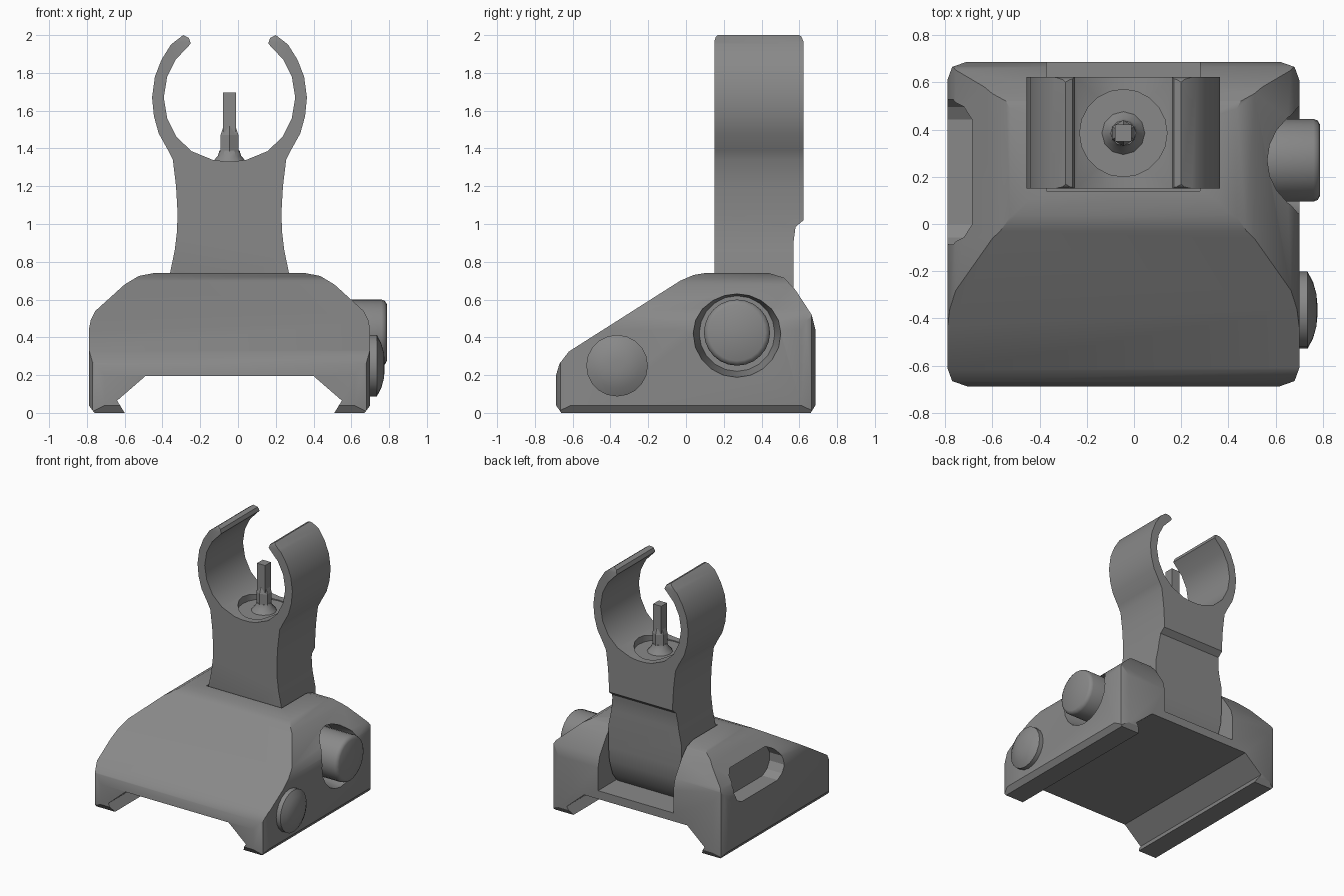
import bpy, bmesh
from math import sin, cos, tau

CX = -0.045  # symmetry plane of body and post

cube = bpy.data.objects.get("Cube")
if cube:
    bpy.data.objects.remove(cube, do_unlink=True)

metal = bpy.data.materials.new("grey metal")
GREY = (0.25, 0.25, 0.25, 1)
metal.use_nodes = True
metal.diffuse_color = GREY
metal.node_tree.nodes["Principled BSDF"].inputs["Base Color"].default_value = GREY


def make(name, bm):
    bmesh.ops.recalc_face_normals(bm, faces=bm.faces)
    mesh = bpy.data.meshes.new(name)
    bm.to_mesh(mesh)
    bm.free()
    mesh.materials.append(metal)
    ob = bpy.data.objects.new(name, mesh)
    bpy.context.collection.objects.link(ob)
    return ob


def extrude(name, pts, axis, lo, hi):
    """Prism of a 2D outline along an axis."""
    def place(a, b, t):
        return {"x": (t, a, b), "y": (a, t, b), "z": (a, b, t)}[axis]
    bm = bmesh.new()
    rings = [[bm.verts.new(place(a, b, t)) for a, b in pts] for t in (lo, hi)]
    n = len(pts)
    for ring in rings:
        bm.faces.new(ring)
    for i in range(n):
        j = (i + 1) % n
        bm.faces.new((rings[0][i], rings[0][j], rings[1][j], rings[1][i]))
    return make(name, bm)


def turned(name, profile, axis, centre, sides, turn=0):
    """Stack of (position, radius) rings along the x or z axis."""
    bm = bmesh.new()
    rings = []
    for t, r in profile:
        ring = []
        for i in range(sides):
            a = tau * (i + turn) / sides
            u, v = centre[0] + r * cos(a), centre[1] + r * sin(a)
            ring.append(bm.verts.new((t, u, v) if axis == "x" else (u, v, t)))
        rings.append(ring)
    bm.faces.new(rings[0])
    bm.faces.new(rings[-1])
    for a, b in zip(rings, rings[1:]):
        for i in range(sides):
            j = (i + 1) % sides
            bm.faces.new((a[i], a[j], b[j], b[i]))
    return make(name, bm)


def combine(ob, tool, operation):
    mod = ob.modifiers.new("cut", "BOOLEAN")
    mod.object, mod.operation, mod.solver = tool, operation, "EXACT"
    bpy.context.view_layer.objects.active = ob
    bpy.ops.object.modifier_apply(modifier=mod.name)
    bpy.data.objects.remove(tool, do_unlink=True)


def smooth(ob, angle=0.5):
    bpy.ops.object.select_all(action="DESELECT")
    ob.select_set(True)
    bpy.context.view_layer.objects.active = ob
    bpy.ops.object.shade_smooth_by_angle(angle=angle)


def mirrored(half):
    """Close a half outline about the symmetry plane."""
    return [(CX + x, z) for x, z in half] + [(CX - x, z) for x, z in reversed(half)]


# Base body: front, side and plan outlines intersected
base = extrude("base", mirrored([
    (0.445, 0.195), (0.595, 0.065), (0.555, 0), (0.715, 0), (0.745, 0.04),
    (0.745, 0.44), (0.735, 0.49), (0.71, 0.54), (0.555, 0.68), (0.48, 0.725),
    (0.4, 0.74)]), "y", -0.8, 0.8)
side = extrude("side_shape", [
    (-0.66, 0), (0.66, 0), (0.685, 0.04), (0.685, 0.44), (0.665, 0.52),
    (0.58, 0.65), (0.52, 0.715), (0.44, 0.74), (0.1, 0.74), (0.04, 0.73),
    (-0.03, 0.7), (-0.62, 0.325), (-0.67, 0.26), (-0.688, 0.2),
    (-0.688, 0.04)], "x", -1, 1)
combine(base, side, "INTERSECT")
corner = [(0.745, 0.61), (0.725, 0.665), (0.66, 0.688)]
plan = mirrored([(x, -y) for x, y in reversed(corner)] + corner)
combine(base, extrude("plan_shape", plan, "z", -0.1, 1), "INTERSECT")

# Rear slot for the post
slot = [(CX - 0.325, 0.14), (CX + 0.325, 0.14), (CX + 0.325, 0.9), (CX - 0.325, 0.9)]
combine(base, extrude("slot_cutter", slot, "z", 0.26, 1), "DIFFERENCE")

# Long recess on one side, button well on the other
stadium = []
for i in range(12):
    a = tau * (i + 0.5) / 12
    shift = 0.19 if cos(a) > 0 else -0.19
    stadium.append((0.22 + shift + 0.122 * cos(a), 0.485 + 0.122 * sin(a)))
combine(base, extrude("recess_cutter", stadium, "x", -1, -0.66), "DIFFERENCE")
well = turned("well_cutter", [(0.5, 0.2), (0.72, 0.235), (0.9, 0.235)],
              "x", (0.27, 0.42), 20)
combine(base, well, "DIFFERENCE")
smooth(base)

# Sight post with open ring
post = extrude("post", mirrored([
    (0.315, 0.2), (0.315, 0.74), (0.29, 0.86), (0.278, 0.96), (0.275, 1.06),
    (0.283, 1.2), (0.3, 1.34), (0.325, 1.39), (0.375, 1.48), (0.4, 1.57),
    (0.41, 1.67), (0.395, 1.78), (0.36, 1.87), (0.31, 1.95), (0.245, 2),
    (0.215, 1.985), (0.205, 1.955), (0.285, 1.87), (0.33, 1.78), (0.348, 1.67),
    (0.33, 1.56), (0.28, 1.46), (0.2, 1.385), (0.09, 1.34), (0.03, 1.332)]),
    "y", 0, 0.8)
post_side = extrude("post_side_shape", [
    (0.22, 0.255), (0.46, 0.255), (0.52, 0.33), (0.56, 0.45), (0.57, 0.56),
    (0.57, 0.91), (0.58, 0.985), (0.622, 1.02), (0.622, 1.965), (0.612, 1.99),
    (0.59, 2.01), (0.18, 2.01), (0.157, 1.99), (0.15, 1.965), (0.15, 0.4)],
    "x", -1, 1)
combine(post, post_side, "INTERSECT")
dish = turned("dish_cutter", [(1.325, 0.185), (1.6, 0.185)], "z", (CX, 0.385), 20)
combine(post, dish, "DIFFERENCE")
smooth(post)

# Aiming pin: flared foot, hexagonal collar, square tip
foot = turned("pin_foot", [(1.31, 0.1), (1.335, 0.085), (1.36, 0.062), (1.39, 0.053)],
              "z", (CX, 0.385), 12)
collar = turned("pin_collar", [(1.36, 0.055), (1.47, 0.055), (1.52, 0.036)],
                "z", (CX, 0.385), 6, 0.5)
tip = turned("pin_tip", [(1.48, 0.05), (1.695, 0.05)], "z", (CX, 0.385), 4, 0.5)
smooth(foot)

# Release button and pivot screw head
button = turned("release_button", [(0.45, 0.175), (0.76, 0.175), (0.778, 0.168),
                (0.788, 0.15)], "x", (0.27, 0.425), 24)
screw = turned("pivot_head", [(0.66, 0.163), (0.735, 0.163), (0.758, 0.12),
               (0.772, 0.07), (0.776, 0.03)], "x", (-0.365, 0.25), 20)
smooth(button, 0.7)
smooth(screw, 0.7)
